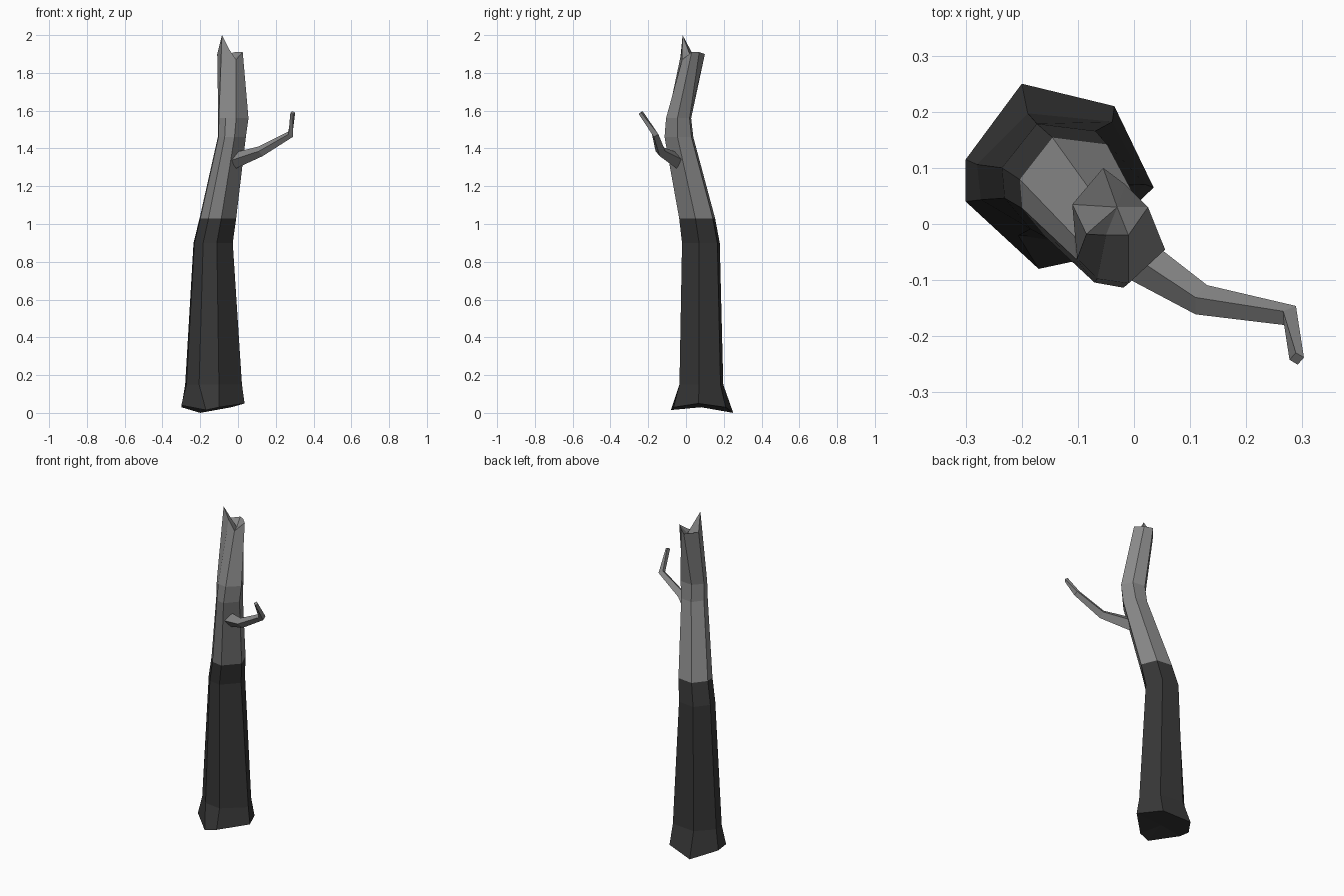
import bpy, bmesh
from math import sin, cos, radians
from mathutils import Vector

old = bpy.data.objects.get("Cube")
if old:
    bpy.data.objects.remove(old)


def make_material(name, value):
    mat = bpy.data.materials.new(name)
    mat.use_nodes = True
    colour = (value, value, value, 1)
    mat.diffuse_color = colour
    mat.node_tree.nodes["Principled BSDF"].inputs["Base Color"].default_value = colour
    return mat


bare_wood = make_material("bare grey wood", 0.25)
charred_bark = make_material("charred dark bark", 0.038)


def loft(name, rings, materials, bottom_hub=None, top_hub=None):
    """Skin a stack of point rings, closing each end with a fan or a flat cap."""
    bm = bmesh.new()
    loops = [[bm.verts.new(p) for p in ring] for ring in rings]
    count = len(loops[0])
    for lower, upper in zip(loops, loops[1:]):
        for i in range(count):
            j = (i + 1) % count
            bm.faces.new((lower[i], lower[j], upper[j], upper[i]))
    for loop, hub in ((loops[0], bottom_hub), (loops[-1], top_hub)):
        if hub is None:
            bm.faces.new(loop)
            continue
        centre = bm.verts.new(hub)
        for i in range(count):
            bm.faces.new((loop[i], loop[(i + 1) % count], centre))
    bmesh.ops.recalc_face_normals(bm, faces=bm.faces)
    mesh = bpy.data.meshes.new(name)
    for mat in materials:
        mesh.materials.append(mat)
    bm.to_mesh(mesh)
    bm.free()
    obj = bpy.data.objects.new(name, mesh)
    bpy.context.scene.collection.objects.link(obj)
    return obj


# Trunk: uneven seven-sided sections, from flared foot to splintered top
corner_angles = [radians(a) for a in (-7, 53, 113, 170, 200, 240, 281)]


def trunk_ring(x, y, z, width, depth):
    return [(x + width * cos(a), y + depth * sin(a), z) for a in corner_angles]


foot = [(0.035, 0.065, 0.05), (-0.035, 0.21, 0.03), (-0.2, 0.25, 0),
        (-0.3, 0.115, 0.03), (-0.3, 0.04, 0.04), (-0.17, -0.08, 0.015),
        (-0.1, -0.065, 0.03)]
splintered_rim = [(0.025, 0.03, 1.91), (-0.015, 0.07, 1.91), (-0.055, 0.1, 1.9),
                  (-0.11, 0.035, 1.9), (-0.085, -0.018, 2), (-0.05, -0.02, 1.93),
                  (-0.01, -0.02, 1.87)]
BARK_TOP = 1.03
sections = [foot,
            trunk_ring(-0.13, 0.085, 0.15, 0.152, 0.122),
            trunk_ring(-0.132, 0.082, 0.9, 0.105, 0.105),
            trunk_ring(-0.107, 0.062, BARK_TOP, 0.098, 0.1),
            trunk_ring(-0.033, -0.035, 1.46, 0.075, 0.08),
            trunk_ring(-0.025, -0.037, 1.56, 0.081, 0.07),
            splintered_rim]
trunk = loft("trunk", sections, [bare_wood, charred_bark],
             bottom_hub=(-0.13, 0.08, 0.03), top_hub=(-0.03, 0.03, 1.87))
for face in trunk.data.polygons:
    face.material_index = int(face.center.z < BARK_TOP)

# Branch: tapered four-sided tube along a crooked path
path = [Vector(p) for p in ((-0.02, -0.045, 1.335), (0.12, -0.135, 1.385),
                            (0.278, -0.163, 1.475), (0.29, -0.24, 1.59))]
radii = (0.042, 0.028, 0.02, 0.013)
branch_rings = []
for i, (point, radius) in enumerate(zip(path, radii)):
    before, after = path[max(i - 1, 0)], path[min(i + 1, len(path) - 1)]
    along = (after - before).normalized()
    side = along.cross(Vector((0, 0, 1))).normalized()
    up = side.cross(along)
    branch_rings.append([point + radius * d for d in (side, up, -side, -up)])
loft("branch", branch_rings, [bare_wood])
